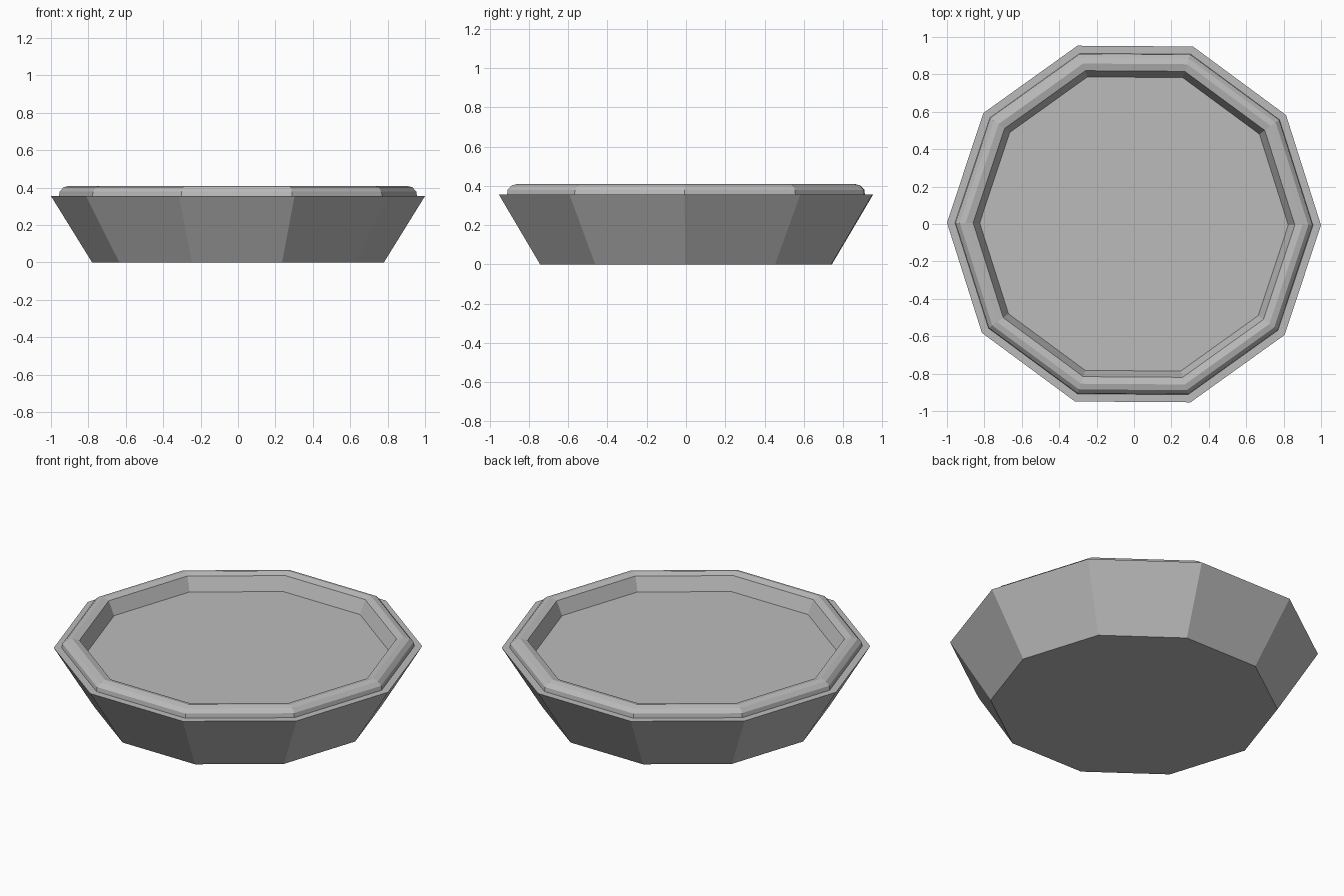
import bpy
import bmesh
from math import cos, sin, pi, radians

SIDES = 10
TWIST = radians(-0.4)

cube = bpy.data.objects.get("Cube")
if cube:
    bpy.data.objects.remove(cube, do_unlink=True)

grey = bpy.data.materials.new("plain_grey")
grey.use_nodes = True
colour = (0.5, 0.5, 0.5, 1)
grey.diffuse_color = colour
grey.node_tree.nodes["Principled BSDF"].inputs["Base Color"].default_value = colour


def ring_part(name, profile, cap_start=False, cap_end=False):
    """Sweep a (radius, height) profile around a flat-sided ring."""
    bm = bmesh.new()
    rings = []
    for r, z in profile:
        angles = [TWIST + 2 * pi * i / SIDES for i in range(SIDES)]
        rings.append([bm.verts.new((r * cos(a), r * sin(a), z)) for a in angles])
    for low, high in zip(rings, rings[1:]):
        for i in range(SIDES):
            j = (i + 1) % SIDES
            bm.faces.new((low[i], low[j], high[j], high[i]))
    if cap_start:
        bm.faces.new(rings[0][::-1])
    if cap_end:
        bm.faces.new(rings[-1])
    mesh = bpy.data.meshes.new(name)
    bm.to_mesh(mesh)
    bm.free()
    mesh.materials.append(grey)
    obj = bpy.data.objects.new(name, mesh)
    bpy.context.collection.objects.link(obj)
    return obj


# Flared body with a flat ledge under the rim
ring_part("body", [(0.78, 0), (1.0, 0.355), (0.957, 0.355)], cap_start=True)

# Bevelled rim, stepping over and down the inner wall to the recessed floor
ring_part("rim_and_floor",
          [(0.957, 0.355), (0.953, 0.38), (0.932, 0.402), (0.90, 0.41),
           (0.86, 0.40), (0.825, 0.32)], cap_end=True)
